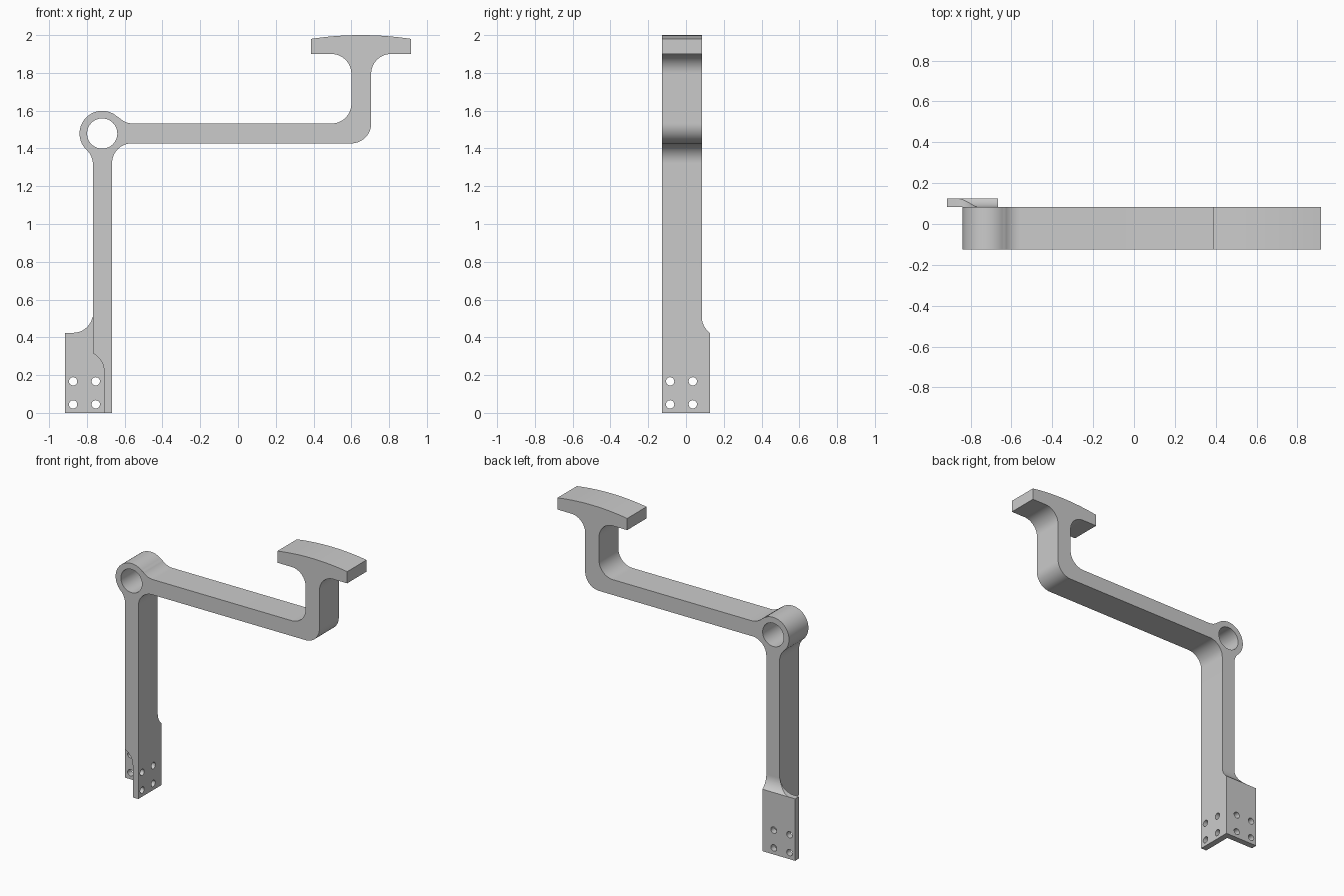
import bpy, bmesh
from math import radians, cos, sin, pi
from mathutils import Matrix, Vector

cube = bpy.data.objects.get("Cube")
if cube:
    bpy.data.objects.remove(cube, do_unlink=True)

FRONT, BACK, REAR = -0.126, 0.084, 0.126   # depth of the arm, and of the plate behind it
R = 0.105                                  # shared fillet radius
LEG_L, LEG_R, WEB = -0.768, -0.667, -0.709
RING = (-0.719, 1.479)

grey = bpy.data.materials.new("plain grey")
grey.use_nodes = True
colour = (0.6, 0.6, 0.6, 1)
grey.diffuse_color = colour
grey.node_tree.nodes["Principled BSDF"].inputs["Base Color"].default_value = colour


def arc(cx, cz, r, start, end, steps=16):
    angles = [radians(start + (end - start) * i / steps) for i in range(steps + 1)]
    return [(cx + r * cos(a), cz + r * sin(a)) for a in angles]


def finish(name, bm):
    bmesh.ops.recalc_face_normals(bm, faces=bm.faces)
    mesh = bpy.data.meshes.new(name)
    bm.to_mesh(mesh)
    bm.free()
    mesh.materials.append(grey)
    obj = bpy.data.objects.new(name, mesh)
    bpy.context.collection.objects.link(obj)
    return obj


def extrude(name, profile, axis, low, high):
    """Extrude an outline of (horizontal, z) pairs along the x or y axis."""
    bm = bmesh.new()
    place = (lambda u, z: (low, u, z)) if axis == "x" else (lambda u, z: (u, low, z))
    face = bm.faces.new([bm.verts.new(place(u, z)) for u, z in profile])
    moved = bmesh.ops.extrude_face_region(bm, geom=[face])["geom"]
    shift = Vector((high - low, 0, 0) if axis == "x" else (0, high - low, 0))
    bmesh.ops.translate(bm, vec=shift, verts=[v for v in moved if isinstance(v, bmesh.types.BMVert)])
    return finish(name, bm)


def combine(target, tool, operation):
    mod = target.modifiers.new(operation.lower(), "BOOLEAN")
    mod.operation, mod.solver, mod.object = operation, "EXACT", tool
    bpy.context.view_layer.objects.active = target
    bpy.ops.object.modifier_apply(modifier=mod.name)
    bpy.data.objects.remove(tool, do_unlink=True)


def drill(target, centres, radius, axis, sides):
    """Cut round holes through the target along one axis."""
    bm = bmesh.new()
    turn = Matrix.Rotation(pi / 2, 4, "Y" if axis == "x" else "X")
    for centre in centres:
        bmesh.ops.create_cone(bm, cap_ends=True, segments=sides, radius1=radius, radius2=radius,
                              depth=0.5, matrix=Matrix.Translation(centre) @ turn)
    combine(target, finish("hole_cutter", bm), "DIFFERENCE")


# Arm: leg, ring, crossbar, post and curved head in one outline
outline = [(WEB, 0), (LEG_R, 0)]
outline += arc(-0.562, 1.322, R, 180, 90)             # under the crossbar
outline += arc(0.6, 1.532, R, 270, 360)               # outer elbow
outline += arc(0.81, 1.795, R, 180, 90)               # right of the head
outline += [(0.915, 1.9)]
outline += arc(0.651, 0.25, 1.75, 81.32, 98.68)       # curved head top
outline += [(0.387, 1.9)]
outline += arc(0.495, 1.795, R, 90, 0)                # left of the head
outline += arc(0.495, 1.637, R, 0, -90)               # inner elbow
outline += arc(-0.555, 1.637, R, 270, 224)            # crossbar into ring
outline += arc(*RING, 0.12, 48, 223, 40)              # ring
outline += arc(-0.873, 1.315, R, 47, 0)               # ring into leg
outline += arc(WEB - R, 0.22, R, 64, 0)               # leg thins to a web
arm = extrude("bracket_arm", outline, "y", FRONT, BACK)

# Rear mounting plate, flared into the leg in both directions
side = [(BACK, 0), (REAR, 0)] + arc(BACK + R, 0.508, R, 233.1, 180)
plate = extrude("mounting_plate", side, "x", -0.915, LEG_R)
face = [(-0.915, -0.1), (-0.6, -0.1), (-0.6, 0.6), (LEG_L, 0.6)]
face += arc(LEG_L - R, 0.424 + R, R, 0, -90) + [(-0.915 - R, 0.424), (-0.915 - R, -0.1)]
combine(plate, extrude("plate_outline", face, "y", 0, 0.2), "INTERSECT")

# Ring bore and the two sets of four screw holes
grid = [(offset, z) for offset in (0.042, 0.162) for z in (0.045, 0.167)]
drill(arm, [(RING[0], 0, RING[1])], 0.08, "y", 48)
drill(arm, [(LEG_R, FRONT + u, z) for u, z in grid], 0.022, "x", 24)
drill(plate, [(-0.915 + u, BACK, z) for u, z in grid], 0.022, "y", 24)

bpy.ops.object.select_all(action="DESELECT")
for part in (arm, plate):
    part.select_set(True)
bpy.context.view_layer.objects.active = arm
bpy.ops.object.shade_smooth_by_angle(angle=radians(30))
